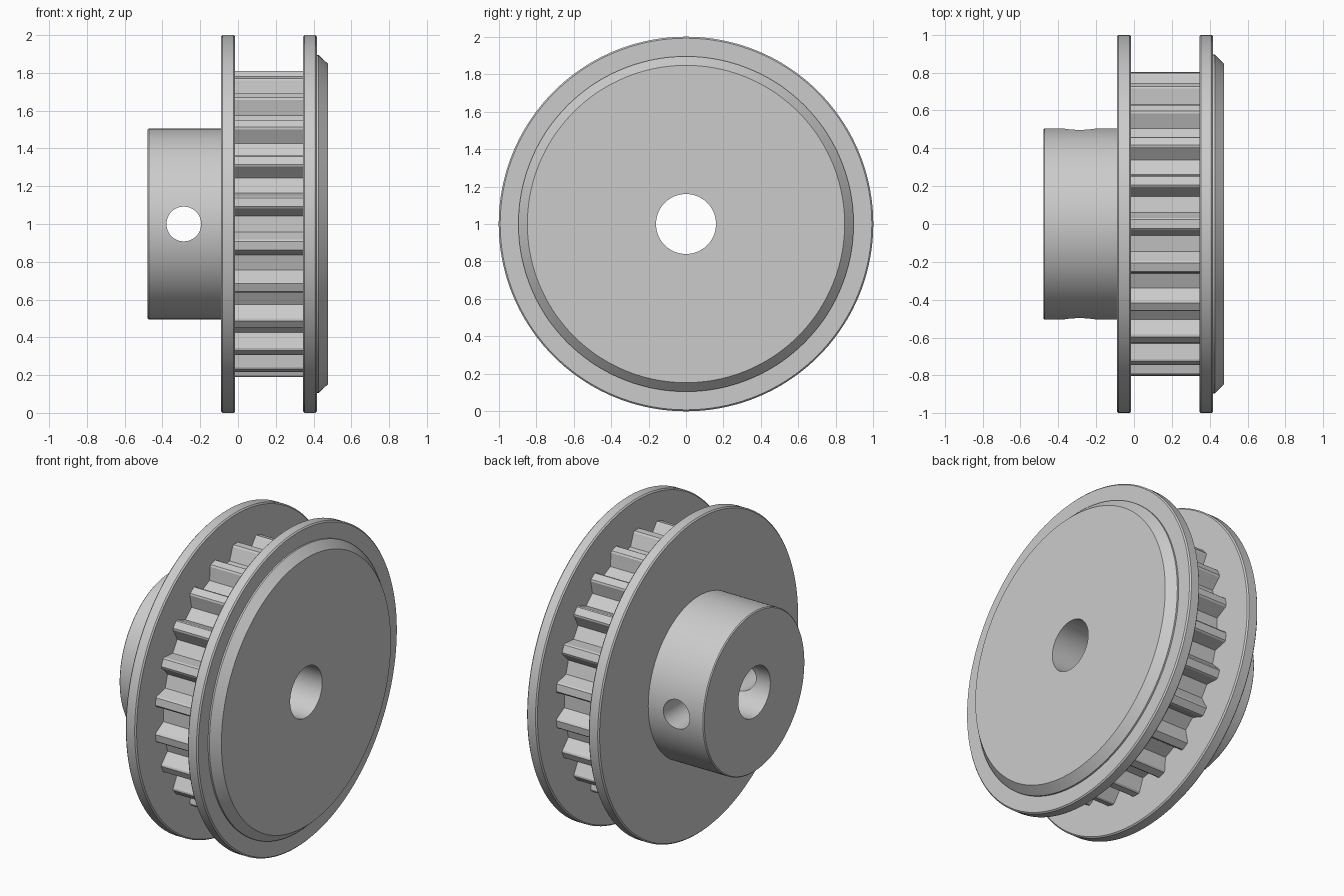
import bpy, bmesh, math
from mathutils import Matrix, Vector

if "Cube" in bpy.data.objects:
    bpy.data.objects.remove(bpy.data.objects["Cube"], do_unlink=True)

AXIS_Z = 1.0
SEGMENTS = 144
TEETH = 22

# Single plain metal colour
metal = bpy.data.materials.new("grey metal")
metal.use_nodes = True
GREY = (0.6, 0.6, 0.6, 1)
metal.diffuse_color = GREY
metal.node_tree.nodes["Principled BSDF"].inputs["Base Color"].default_value = GREY


def finish(name, bm):
    bmesh.ops.recalc_face_normals(bm, faces=bm.faces)
    mesh = bpy.data.meshes.new(name)
    bm.to_mesh(mesh)
    bm.free()
    mesh.materials.append(metal)
    obj = bpy.data.objects.new(name, mesh)
    bpy.context.collection.objects.link(obj)
    return obj


def select_only(obj):
    bpy.ops.object.select_all(action='DESELECT')
    obj.select_set(True)
    bpy.context.view_layer.objects.active = obj


def smooth(obj):
    select_only(obj)
    bpy.ops.object.shade_smooth_by_angle(angle=math.radians(25))


def bridge(bm, loops):
    """Join equal closed loops, first to last and back round, into a ring."""
    n = len(loops[0])
    for k, a in enumerate(loops):
        b = loops[(k + 1) % len(loops)]
        for i in range(n):
            j = (i + 1) % n
            bm.faces.new((a[i], a[j], b[j], b[i]))


def polar(x, r, angle):
    return Vector((x, r * math.sin(angle), AXIS_Z + r * math.cos(angle)))


def lathe(name, profile):
    """Turn a closed (x, radius) profile around the shaft axis."""
    bm = bmesh.new()
    loops = [[bm.verts.new(polar(x, r, math.tau * i / SEGMENTS))
              for i in range(SEGMENTS)] for x, r in profile]
    bridge(bm, loops)
    return finish(name, bm)


def flange(name, x0, x1, inner):
    c = 0.008
    return lathe(name, [(x0, inner), (x0, 1 - c), (x0 + c, 1),
                        (x1 - c, 1), (x1, 1 - c), (x1, inner)])


# Hub, core and chamfered end boss with a through bore
BORE = 0.16
core = lathe("hub_and_core", [
    (-0.478, BORE), (-0.478, 0.5), (-0.472, 0.506), (-0.05, 0.506),
    (-0.05, 0.7), (0.38, 0.7), (0.38, 0.895), (0.427, 0.895),
    (0.477, 0.847), (0.477, BORE)])

# Cross-drilled set screw hole
bm = bmesh.new()
bmesh.ops.create_cone(bm, cap_ends=True, segments=48, radius1=0.092,
                      radius2=0.092, depth=1.4,
                      matrix=Matrix.Translation((-0.287, 0, AXIS_Z))
                      @ Matrix.Rotation(math.pi / 2, 4, 'X'))
drill = finish("screw_hole_cutter", bm)
drill.hide_render = True
cut = core.modifiers.new("screw hole", 'BOOLEAN')
cut.operation = 'DIFFERENCE'
cut.solver = 'EXACT'
cut.object = drill
select_only(core)
bpy.ops.object.modifier_apply(modifier=cut.name)
bpy.data.objects.remove(drill, do_unlink=True)
smooth(core)

# Belt flanges
smooth(flange("hub_side_flange", -0.09, -0.015, 0.45))
smooth(flange("end_flange", 0.345, 0.417, 0.65))

# Toothed ring: half tooth outline as (sideways offset, radius), mirrored
half = [(0.062, 0.725), (0.037, 0.788), (0.032, 0.802), (0.023, 0.81)]
tooth = [(-s, r) for s, r in half] + [(s, r) for s, r in reversed(half)]
outline = [(math.tau * t / TEETH + s / r, r) for t in range(TEETH) for s, r in tooth]
bm = bmesh.new()
rings = [[bm.verts.new(polar(x, inner or r, a)) for a, r in outline]
         for x, inner in ((-0.05, 0.69), (-0.05, None), (0.38, None), (0.38, 0.69))]
bridge(bm, rings)
smooth(finish("toothed_ring", bm))
